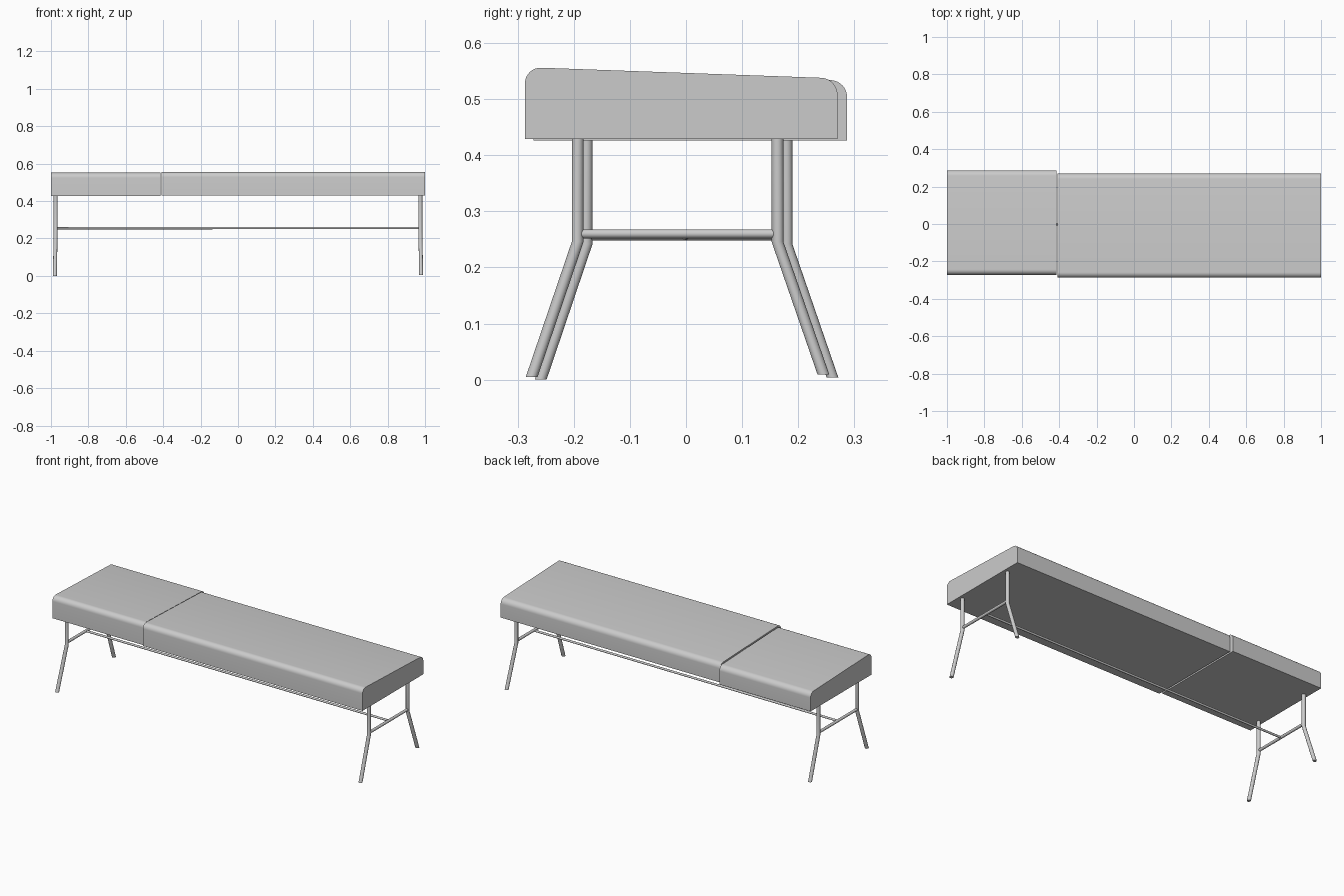
import bpy, bmesh, math
from mathutils import Vector

if "Cube" in bpy.data.objects:
    bpy.data.objects.remove(bpy.data.objects["Cube"], do_unlink=True)

grey = bpy.data.materials.new("light grey")
grey.use_nodes = True
grey.diffuse_color = (0.6, 0.6, 0.6, 1)
grey.node_tree.nodes["Principled BSDF"].inputs["Base Color"].default_value = (0.6, 0.6, 0.6, 1)


def finish(bm, name):
    bmesh.ops.recalc_face_normals(bm, faces=bm.faces)
    mesh = bpy.data.meshes.new(name)
    bm.to_mesh(mesh)
    bm.free()
    mesh.materials.append(grey)
    obj = bpy.data.objects.new(name, mesh)
    bpy.context.collection.objects.link(obj)
    bpy.ops.object.select_all(action="DESELECT")
    obj.select_set(True)
    bpy.context.view_layer.objects.active = obj
    bpy.ops.object.shade_smooth_by_angle(angle=math.radians(30))


def cushion(name, x0, x1, y0, y1, base, front_top, back_top):
    """Slab with a sloping top and rounded long upper edges."""
    bm = bmesh.new()
    outline = [(y0, base), (y1, base), (y1, back_top), (y0, front_top)]
    face = bm.faces.new([bm.verts.new((x0, y, z)) for y, z in outline])
    ext = bmesh.ops.extrude_face_region(bm, geom=[face])
    verts = [g for g in ext["geom"] if isinstance(g, bmesh.types.BMVert)]
    bmesh.ops.translate(bm, verts=verts, vec=(x1 - x0, 0, 0))
    long_top = [e for e in bm.edges
                if abs(e.verts[0].co.x - e.verts[1].co.x) > 0.1
                and e.verts[0].co.z > base + 0.05]
    bmesh.ops.bevel(bm, geom=long_top, offset=0.029, segments=8,
                    profile=0.5, affect="EDGES")
    finish(bm, name)


def tube(name, points, radius, axis, sides=20):
    """Round tube whose rings all stay square to one axis (x, y or z)."""
    bm = bmesh.new()
    u, v = [Vector([float(i == k) for i in range(3)]) for k in range(3) if k != axis]
    rings = []
    for p in points:
        angles = [math.tau * i / sides for i in range(sides)]
        rings.append([bm.verts.new(Vector(p) + radius * (u * math.cos(a) + v * math.sin(a)))
                      for a in angles])
    for a, b in zip(rings, rings[1:]):
        for i in range(sides):
            j = (i + 1) % sides
            bm.faces.new((a[i], a[j], b[j], b[i]))
    bm.faces.new(rings[0])
    bm.faces.new(rings[-1])
    finish(bm, name)


# Two cushions, slightly out of line with each other
cushion("long_cushion", -0.409, 1.0, -0.287, 0.27, 0.429, 0.557, 0.537)
cushion("short_cushion", -1.0, -0.415, -0.272, 0.287, 0.426, 0.553, 0.533)

# Splayed leg frames at both ends
for label, side, shift, drop in (("left", 1, -0.015, 0.0), ("right", -1, 0.001, 0.004)):
    x = side * 0.975
    for end, d, foot in (("front", -1, 0.005), ("back", 1, 0.009)):
        tube(f"{label}_{end}_leg",
             [(x, shift + d * 0.178, 0.43 - drop),
              (x, shift + d * 0.178, 0.246 - drop),
              (side * 0.979, shift + d * 0.26, foot - drop * 1.25)],
             0.0105, 2)
    tube(f"{label}_crossbar",
         [(x, shift - 0.175, 0.26 - drop), (x, shift + 0.175, 0.26 - drop)], 0.008, 1)

# Long rail joining the crossbars
tube("long_rail", [(-0.975, 0.0, 0.255), (0.975, -0.003, 0.256)], 0.006, 0)
